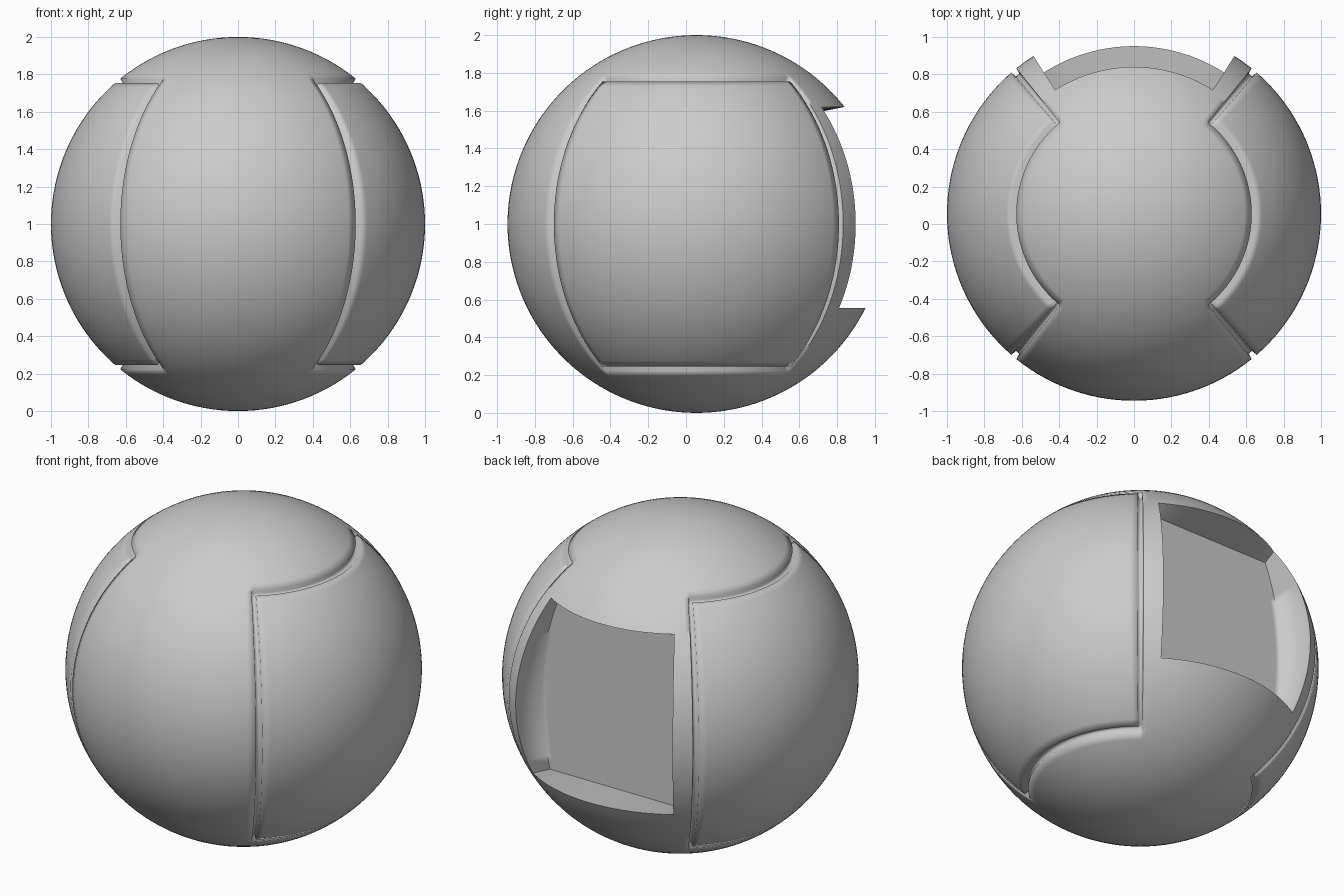
import bpy, bmesh
from math import radians, degrees, sin, cos, atan2, ceil

if "Cube" in bpy.data.objects:
    bpy.data.objects.remove(bpy.data.objects["Cube"])

CENTRE = (0, 0.055, 1)
GROOVE_R = 0.968
PANEL, BODY = 49.0, 51.0              # panel edge and body edge, degrees
WIN_LON = (57.5, 122.5)               # rear window limits
WIN_LAT = (-26.4, 38.3)
FLAT_Y, DROP = 0.587, 0.04            # recessed flat pane


def subdivide(stops, step=2.6):
    """Angle list that hits every stop, with even steps between."""
    out = []
    for a, b in zip(stops, stops[1:]):
        n = max(1, ceil((b - a) / step))
        out += [a + (b - a) * i / n for i in range(n)]
    return out + [stops[-1]]


edge = [PANEL, PANEL + 0.3, BODY - 0.3, BODY]
both = [-a for a in reversed(edge)] + edge
lats = subdivide(sorted([-90, 90, *WIN_LAT] + both))
lons = subdivide(sorted(both + [180 + a for a in both] + [*WIN_LON, 309.0]))[:-1]


def radius(lon, lat):
    """Sunken groove framing each side panel."""
    side = degrees(atan2(abs(sin(radians(lon))), abs(cos(radians(lon)))))
    m = max(side, abs(lat))
    return GROOVE_R if PANEL + 0.2 < m < BODY - 0.2 else 1.0


# Sphere with grooved side panels
bm = bmesh.new()
grid = []
for lat in lats:
    row = []
    for lon in lons:
        r, t, p = radius(lon, lat), radians(lon), radians(lat)
        row.append(bm.verts.new((r * cos(p) * cos(t), r * cos(p) * sin(t), r * sin(p))))
    grid.append(row)

window = []
n = len(lons)
for i in range(len(lats) - 1):
    for j in range(n):
        k = (j + 1) % n
        f = bm.faces.new((grid[i][j], grid[i][k], grid[i + 1][k], grid[i + 1][j]))
        f.smooth = True
        lat_mid = (lats[i] + lats[i + 1]) / 2
        if WIN_LON[0] - 0.01 <= lons[j] < WIN_LON[1] - 0.01 and WIN_LAT[0] < lat_mid < WIN_LAT[1]:
            window.append(f)

# Rear window: push the region in and flatten it
ext = bmesh.ops.extrude_face_region(bm, geom=window)["geom"]
bmesh.ops.delete(bm, geom=[f for f in window if f.is_valid], context='FACES')
for v in (g for g in ext if isinstance(g, bmesh.types.BMVert)):
    v.co.y = FLAT_Y
    v.co.z -= DROP
bmesh.ops.remove_doubles(bm, verts=bm.verts, dist=1e-5)
bmesh.ops.recalc_face_normals(bm, faces=bm.faces)

# Keep the window rim crisp, leave the panel grooves softly shaded
for e in bm.edges:
    lon = [degrees(atan2(v.co.y, v.co.x)) for v in e.verts]
    if all(WIN_LON[0] - 8 < a < WIN_LON[1] + 8 for a in lon) and len(e.link_faces) == 2:
        in_groove = any(v.co.length < 0.99 and v.co.y > FLAT_Y + 0.01 for v in e.verts)
        if not in_groove and all(v.co.y > 0.58 for v in e.verts) and e.calc_face_angle() > radians(25):
            e.smooth = False

mesh = bpy.data.meshes.new("panelled_sphere")
bm.to_mesh(mesh)
bm.free()
obj = bpy.data.objects.new("panelled_sphere", mesh)
obj.location = CENTRE
bpy.context.collection.objects.link(obj)
